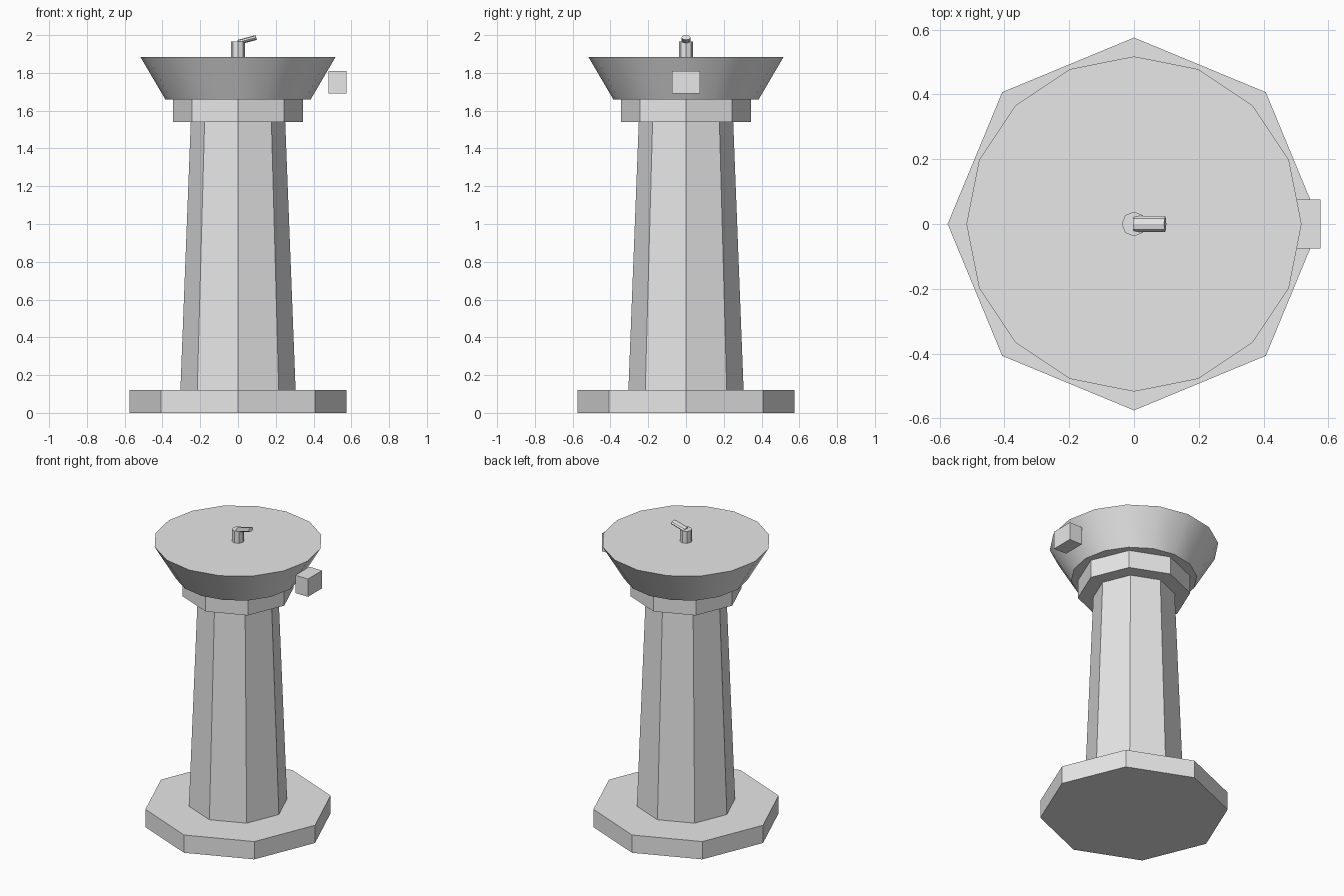
import bpy
from math import radians

cube = bpy.data.objects.get("Cube")
if cube:
    bpy.data.objects.remove(cube, do_unlink=True)

# One plain stone colour
stone = bpy.data.materials.new("light grey stone")
stone.use_nodes = True
colour = (0.8, 0.8, 0.8, 1)
stone.diffuse_color = colour
stone.node_tree.nodes["Principled BSDF"].inputs["Base Color"].default_value = colour


def finish(name):
    obj = bpy.context.object
    obj.name = name
    obj.data.materials.append(stone)
    return obj


def drum(name, sides, r_low, r_high, z_low, z_high):
    """Upright frustum whose corners lie on the x and y axes."""
    bpy.ops.mesh.primitive_cone_add(
        vertices=sides, radius1=r_low, radius2=r_high, depth=z_high - z_low,
        location=(0, 0, (z_low + z_high) / 2))
    return finish(name)


# Octagonal foot, tapered shaft and collar
drum("base_slab", 8, 0.575, 0.575, 0, 0.12)
drum("column", 8, 0.305, 0.25, 0.12, 1.54)
drum("collar", 8, 0.345, 0.345, 1.54, 1.66)

# Flaring basin with smooth sides and a flat top
drum("basin", 16, 0.385, 0.517, 1.66, 1.885)
bpy.ops.object.shade_smooth_by_angle(angle=radians(30))

# Tap: upright stem and tilted flattened spout
drum("tap_stem", 8, 0.038, 0.038, 1.885, 1.965)
bpy.ops.mesh.primitive_cylinder_add(
    vertices=8, radius=1, depth=1, location=(0.048, 0, 1.9745),
    rotation=(0, radians(75), 0))
spout = finish("tap_spout")
spout.scale = (0.013, 0.024, 0.1)

# Small block beside the basin rim
bpy.ops.mesh.primitive_cube_add(size=1, location=(0.5275, 0, 1.75))
block = finish("side_block")
block.scale = (0.095, 0.15, 0.12)
